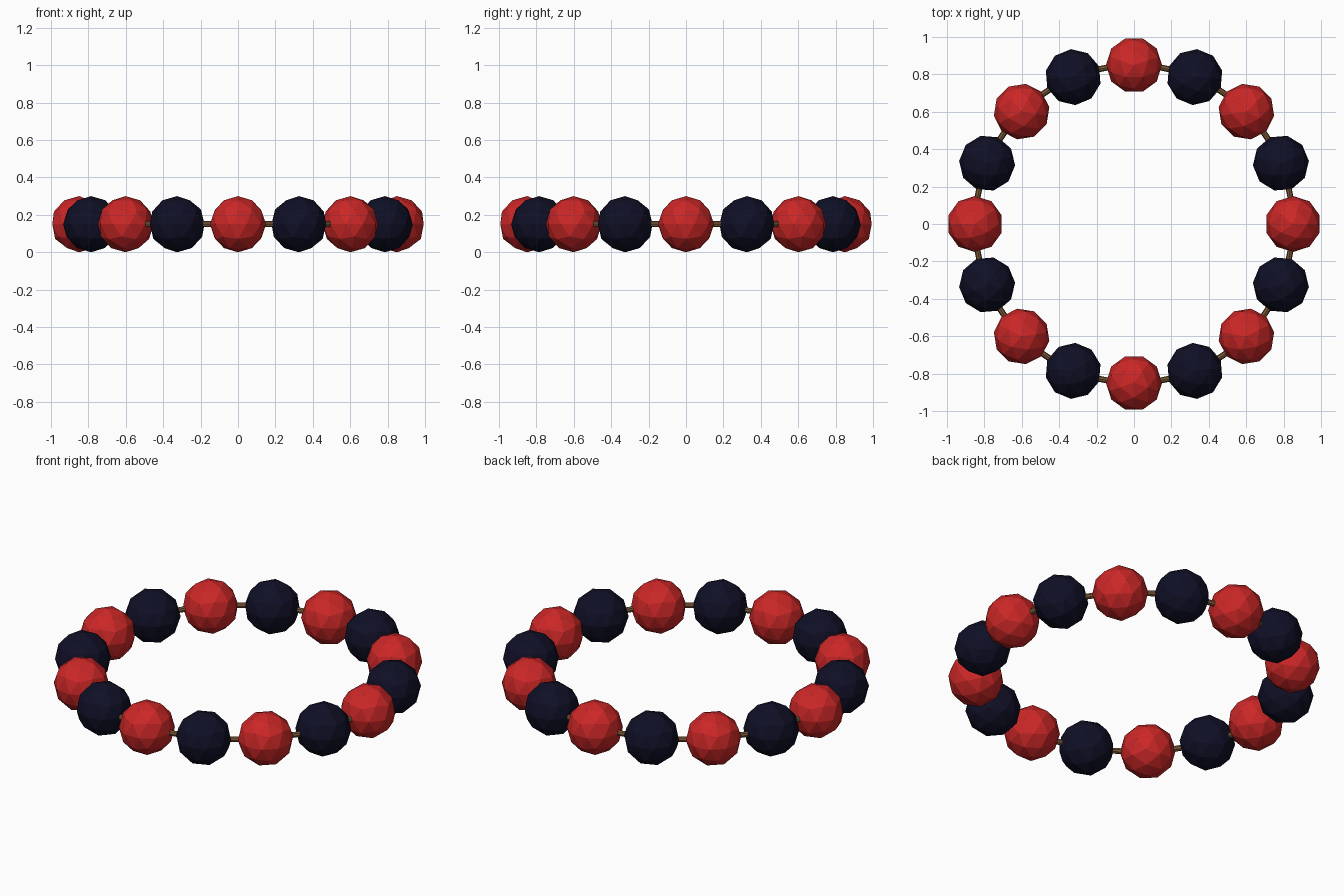
import bpy
from math import cos, sin, pi

cube = bpy.data.objects.get("Cube")
if cube:
    bpy.data.objects.remove(cube, do_unlink=True)

COUNT, RING, BEAD, HEIGHT = 16, 0.85, 0.15, 0.15


def material(name, rgb):
    mat = bpy.data.materials.new(name)
    mat.use_nodes = True
    mat.diffuse_color = (*rgb, 1)
    mat.node_tree.nodes["Principled BSDF"].inputs["Base Color"].default_value = (*rgb, 1)
    return mat


red = material("red", (0.6, 0.02, 0.02))
navy = material("dark navy", (0.005, 0.005, 0.02))
brown = material("brown cord", (0.2, 0.1, 0.04))

# Cord running through the beads
bpy.ops.mesh.primitive_torus_add(major_radius=RING, minor_radius=0.016,
                                 major_segments=48, minor_segments=8,
                                 location=(0, 0, HEIGHT))
cord = bpy.context.object
cord.name = "cord"
cord.data.materials.append(brown)

# Alternating faceted beads, each turned to follow the ring
for i in range(COUNT):
    a = 2 * pi * i / COUNT
    bpy.ops.mesh.primitive_ico_sphere_add(
        subdivisions=2, radius=BEAD, rotation=(0, 0, a),
        location=(RING * cos(a), RING * sin(a), HEIGHT))
    bead = bpy.context.object
    bead.name = f"{'navy' if i % 2 else 'red'}_bead_{i // 2 + 1}"
    bead.data.materials.append(navy if i % 2 else red)
